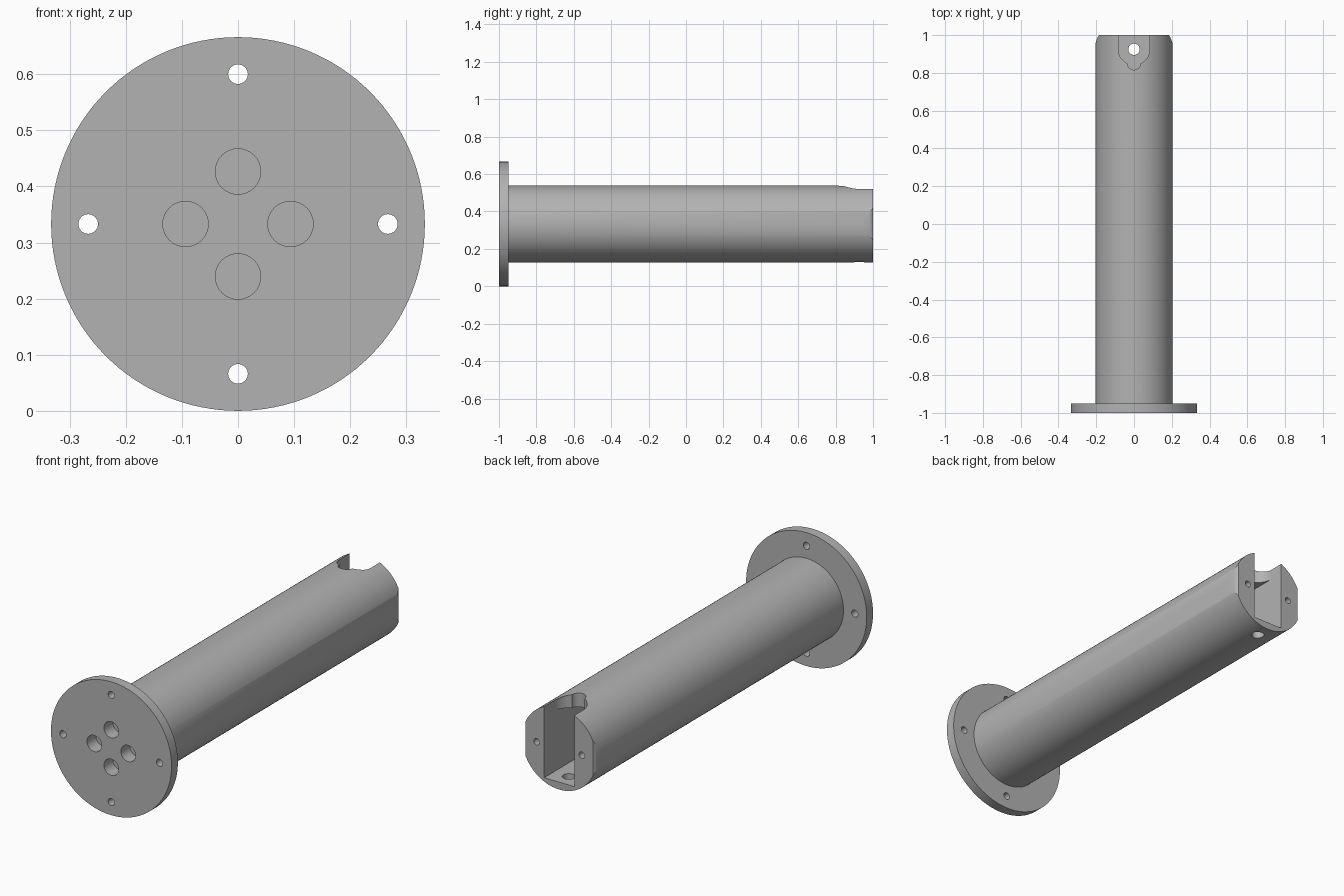
import bpy, bmesh, math
from mathutils import Matrix, Vector

if "Cube" in bpy.data.objects:
    bpy.data.objects.remove(bpy.data.objects["Cube"])

CZ = 0.333          # height of the tube axis
R = 0.205           # tube radius
SLOT = 0.083        # half width of the slot

grey = bpy.data.materials.new("plain grey")
grey.use_nodes = True
grey.diffuse_color = (0.45, 0.45, 0.45, 1)
grey.node_tree.nodes["Principled BSDF"].inputs["Base Color"].default_value = (0.45, 0.45, 0.45, 1)


def make(name, bm):
    mesh = bpy.data.meshes.new(name)
    bmesh.ops.recalc_face_normals(bm, faces=bm.faces)
    bm.to_mesh(mesh)
    bm.free()
    mesh.materials.append(grey)
    ob = bpy.data.objects.new(name, mesh)
    bpy.context.collection.objects.link(ob)
    return ob


def rod(name, r, y0, y1, x=0, z=CZ, n=32):
    """Cylinder along y."""
    bm = bmesh.new()
    m = Matrix.Translation((x, (y0 + y1) / 2, z)) @ Matrix.Rotation(math.pi / 2, 4, 'X')
    bmesh.ops.create_cone(bm, cap_ends=True, segments=n, radius1=r, radius2=r,
                          depth=y1 - y0, matrix=m)
    return make(name, bm)


def prism(name, outline, z0, z1):
    """Outline in the xy plane, extruded upwards."""
    bm = bmesh.new()
    face = bm.faces.new([bm.verts.new((x, y, z0)) for x, y in outline])
    out = bmesh.ops.extrude_face_region(bm, geom=[face])
    verts = [v for v in out["geom"] if isinstance(v, bmesh.types.BMVert)]
    bmesh.ops.translate(bm, verts=verts, vec=(0, 0, z1 - z0))
    return make(name, bm)


def arc(cx, cy, r, a0, a1, n):
    angles = [math.radians(a0 + (a1 - a0) * i / n) for i in range(n + 1)]
    return [(cx + r * math.cos(a), cy + r * math.sin(a)) for a in angles]


def combine(target, tool, op='DIFFERENCE'):
    mod = target.modifiers.new(op.title(), 'BOOLEAN')
    mod.object, mod.operation, mod.solver = tool, op, 'EXACT'
    bpy.context.view_layer.objects.active = target
    bpy.ops.object.modifier_apply(modifier=mod.name)
    bpy.data.objects.remove(tool)


# Round tube, its far end rounded in on both sides
tube = rod("tube", R, -0.97, 1, n=128)
for s in (1, -1):
    curve = [(s * x, y) for x, y in arc(R - 0.13, 0.93, 0.131, 0, 36, 8)]
    combine(tube, prism("side_cutter", curve + [(s * 0.3, 1.05), (s * 0.3, 0.93)], 0, 0.7))

# Deep pocket, open at the far end
box = [(-SLOT, 0.5), (SLOT, 0.5), (SLOT, 1.1), (-SLOT, 1.1)]
combine(tube, prism("pocket_cutter", box, CZ - 0.168, CZ + 0.135))

# Round-ended opening in the top, with a small round notch
opening = [(SLOT, 1.1), (-SLOT, 1.1)] + arc(0, 0.925, SLOT, 180, 360, 32)
combine(tube, prism("opening_cutter", opening, CZ + 0.1, 0.7))
combine(tube, prism("notch_cutter", arc(0, 0.852, 0.036, 0, 345, 23), CZ + 0.135, 0.7))

# Hole through the floor and two screw holes in the end
combine(tube, prism("floor_cutter", arc(0, 0.925, 0.03, 0, 345, 23), 0, CZ - 0.1))
for s in (1, -1):
    combine(tube, rod("screw_cutter", 0.016, 0.85, 1.1, x=s * 0.125))

# Mounting flange joined to the tube
flange = rod("mounting_flange", CZ, -1, -0.95, n=128)
combine(flange, tube, 'UNION')
flange.name = "flanged_tube"

# Four bolt holes and four blind sockets
for i in range(4):
    d = Vector((math.cos(i * math.pi / 2), math.sin(i * math.pi / 2)))
    combine(flange, rod("bolt_cutter", 0.0175, -1.1, -0.9, d.x * 0.267, CZ + d.y * 0.267))
    combine(flange, rod("socket_cutter", 0.0405, -1.1, -0.93, d.x * 0.0935, CZ + d.y * 0.0935))

bpy.ops.object.select_all(action='DESELECT')
flange.select_set(True)
bpy.context.view_layer.objects.active = flange
bpy.ops.object.shade_smooth_by_angle(angle=math.radians(30))
